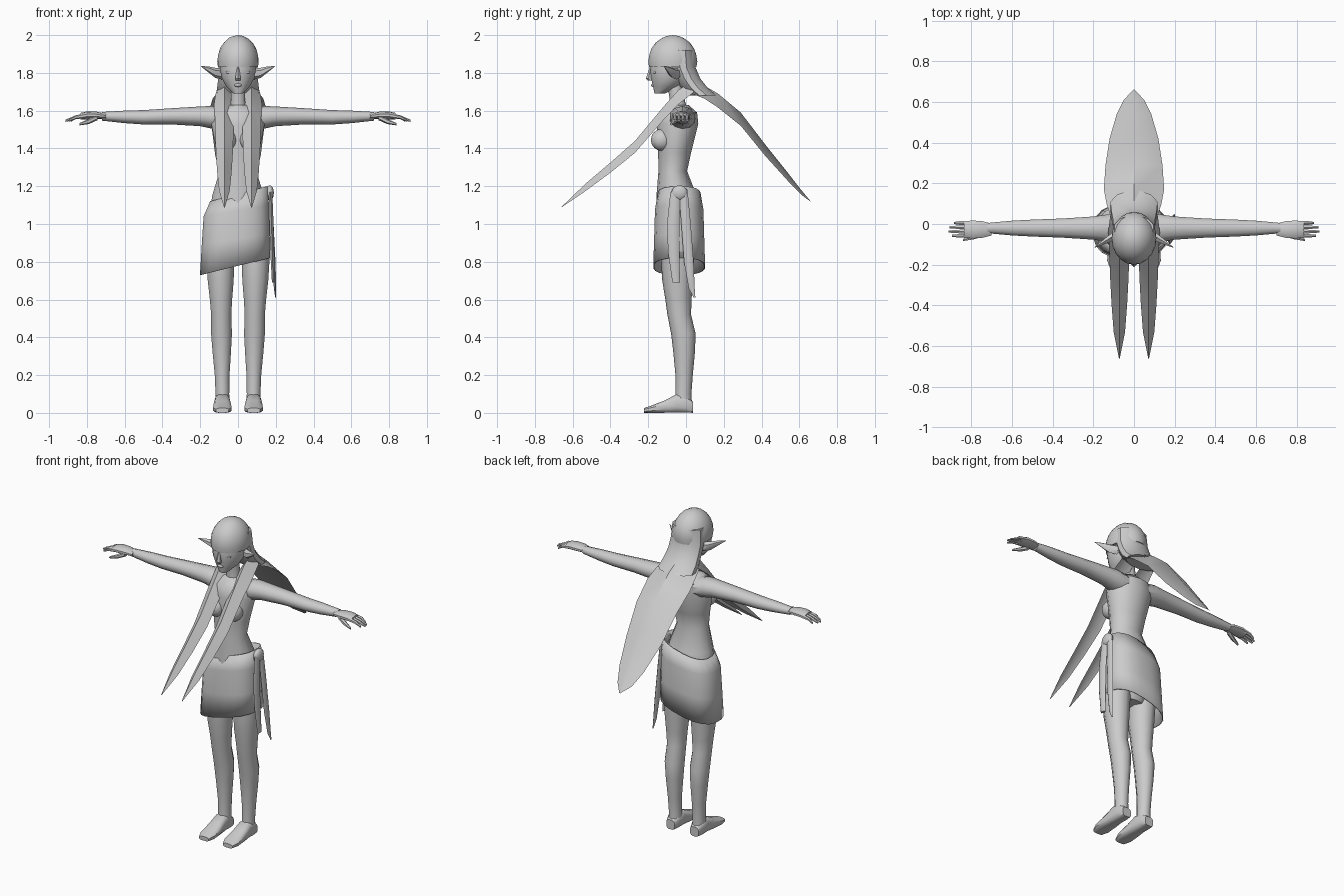
import bpy
import bmesh
from math import sin, cos, pi, radians
from mathutils import Matrix

cube = bpy.data.objects.get("Cube")
if cube:
    bpy.data.objects.remove(cube, do_unlink=True)

# One plain clay colour for the whole figure
GREY = (.6, .6, .6, 1)
clay = bpy.data.materials.new("clay_grey")
clay.use_nodes = True
clay.diffuse_color = GREY
shader = next(node for node in clay.node_tree.nodes if node.type == 'BSDF_PRINCIPLED')
shader.inputs["Base Color"].default_value = GREY


def finish(name, bm):
    """Turn a bmesh into a named, smooth object that keeps its sharp edges."""
    bmesh.ops.recalc_face_normals(bm, faces=bm.faces[:])
    mesh = bpy.data.meshes.new(name)
    bm.to_mesh(mesh)
    bm.free()
    mesh.materials.append(clay)
    for polygon in mesh.polygons:
        polygon.use_smooth = True
    mesh.set_sharp_from_angle(angle=radians(40))
    obj = bpy.data.objects.new(name, mesh)
    bpy.context.collection.objects.link(obj)
    return obj


def skin(name, rings, side=1, caps=True):
    """Bridge equal rings of points into one surface, mirrored when side is -1."""
    bm = bmesh.new()
    loops = [[bm.verts.new((x * side, y, z)) for x, y, z in ring] for ring in rings]
    for low, high in zip(loops, loops[1:]):
        for i in range(len(low)):
            bm.faces.new((low[i - 1], low[i], high[i], high[i - 1]))
    if caps:
        bm.faces.new(loops[0])
        bm.faces.new(loops[-1])
    return finish(name, bm)


def outline(count, power=1):
    """Unit circle points, squared off when power is below one."""
    def shape(value):
        return abs(value) ** power * (1 if value > 0 else -1)
    angles = [2 * pi * (i + .5) / count for i in range(count)]
    return [(shape(cos(angle)), shape(sin(angle))) for angle in angles]


def upright(name, rows, aspect, x=0, lean=0, count=10, side=1):
    """Vertical form; rows are (height, y, half width), aspect is depth to width."""
    rings = []
    for z, y, radius in rows:
        middle = x + lean * (z - rows[0][0])
        rings.append([(middle + radius * u, y + radius * aspect * v, z)
                      for u, v in outline(count)])
    return skin(name, rings, side)


def sideways(name, rows, aspect, y, lean=0, count=10, side=1):
    """Form along x; rows are (x, height, half height), aspect is depth to height."""
    rings = []
    for x, z, radius in rows:
        middle = y + lean * (x - rows[0][0])
        rings.append([(x, middle + radius * aspect * u, z + radius * v)
                      for u, v in outline(count)])
    return skin(name, rings, side)


def lock(name, rows, drop, x=0, side=1):
    """Ridged lock of hair; rows are (y, half width, ridge height)."""
    rings = []
    for y, half, z in rows:
        sag = half * drop
        rings.append([(x - half, y, z - sag), (x, y, z),
                      (x + half, y, z - sag), (x, y, z - sag * .7)])
    return skin(name, rings, side)


def ball(name, centre, size, floor=None):
    """Ellipsoid, cut flat at the floor height if one is given."""
    bm = bmesh.new()
    matrix = Matrix.Translation(centre) @ Matrix.Diagonal((*size, 1))
    bmesh.ops.create_icosphere(bm, subdivisions=3, radius=1, matrix=matrix)
    if floor is not None:
        everything = bm.verts[:] + bm.edges[:] + bm.faces[:]
        bmesh.ops.bisect_plane(bm, geom=everything, plane_co=(0, 0, floor),
                               plane_no=(0, 0, 1), clear_inner=True)
        bmesh.ops.holes_fill(bm, edges=bm.edges[:])
    return finish(name, bm)


# Torso from hips to shoulders, then neck
upright("torso", [
    (.8, -.04, .09), (.9, -.04, .15), (1.05, -.04, .155), (1.15, -.05, .14),
    (1.28, -.07, .1), (1.38, -.06, .115), (1.53, -.045, .145),
    (1.59, -.04, .13), (1.63, -.04, .07)], aspect=.76, count=14)
upright("neck", [(1.6, -.04, .05), (1.65, -.045, .04), (1.75, -.06, .04)], aspect=1)

# Head and face
upright("head", [
    (1.69, -.14, .025), (1.73, -.105, .065), (1.77, -.09, .087),
    (1.82, -.085, .097), (1.92, -.08, .09)], aspect=1.1, count=16)
upright("nose", [(1.76, -.18, .014), (1.77, -.185, .016), (1.83, -.18, .007)],
        aspect=1.7, count=6)
ball("lips", (0, -.17, 1.735), (.02, .016, .01))

# Hair: cap, back of the head, long tail
ball("hair_cap", (0, -.07, 1.86), (.11, .13, .14), floor=1.83)
upright("hair_back", [
    (1.92, -.02, .1), (1.83, -.015, .107), (1.77, .01, .108),
    (1.72, .045, .115), (1.68, .09, .12)], aspect=.63, count=12)
lock("hair_tail", [
    (.02, .11, 1.75), (.1, .135, 1.73), (.17, .148, 1.69), (.29, .14, 1.59),
    (.42, .12, 1.42), (.54, .085, 1.27), (.61, .05, 1.18), (.66, .003, 1.12)], drop=.5)

for side, label in ((1, "left"), (-1, "right")):
    # Front lock, ear and eye
    lock(label + "_front_lock", [
        (.04, .045, 1.76), (-.04, .055, 1.71), (-.12, .05, 1.62),
        (-.27, .045, 1.44), (-.4, .038, 1.325), (-.53, .028, 1.215),
        (-.66, .002, 1.09)], drop=1.4, x=.072, side=side)
    sideways(label + "_ear", [(.085, 1.795, .03), (.12, 1.8, .027), (.15, 1.815, .018),
             (.195, 1.835, .002)], aspect=.8, y=-.05, lean=-.6, count=6, side=side)
    ball(label + "_eye", (side * .042, -.164, 1.803), (.022, .012, .009))

    # Chest
    ball(label + "_breast", (side * .06, -.128, 1.445), (.053, .058, .058))

    # Arm and hand
    sideways(label + "_arm", [
        (.07, 1.555, .06), (.14, 1.565, .06), (.2, 1.57, .052), (.35, 1.57, .043),
        (.5, 1.565, .038), (.6, 1.567, .033), (.72, 1.57, .023)],
        aspect=1.15, y=-.02, side=side)
    sideways(label + "_hand", [(.7, 1.57, .014), (.75, 1.575, .02), (.8, 1.575, .021),
             (.835, 1.57, .018)], aspect=2.2, y=-.027, side=side)
    for finger, reach in enumerate((.895, .912, .908, .885)):
        sideways(f"{label}_finger_{finger + 1}",
                 [(.815, 1.572, .012), (.86, 1.565, .01), (reach, 1.547, .006)],
                 aspect=1, y=-.058 + .021 * finger, count=6, side=side)
    sideways(label + "_thumb", [(.745, 1.565, .016), (.79, 1.543, .014), (.84, 1.528, .006)],
             aspect=1, y=-.05, lean=-.3, count=6, side=side)

    # Leg
    upright(label + "_leg", [
        (.93, -.04, .08), (.8, -.045, .077), (.7, -.045, .072), (.6, -.04, .062),
        (.52, -.036, .056), (.42, -.014, .058), (.32, -.01, .051), (.2, -.01, .041),
        (.1, -.014, .038), (.03, -.012, .04)],
        aspect=1.12, x=.095, lean=.015, side=side)

    # Foot resting on the ground; entries are y, half width and half height
    foot = [[(.083 + width * u, y, height + height * v) for u, v in outline(12, .65)]
            for y, width, height in ((.036, .03, .03), (0, .041, .045), (-.05, .041, .05),
                                     (-.11, .047, .034), (-.18, .05, .02),
                                     (-.222, .034, .013))]
    skin(label + "_foot", foot, side)

# Wrapped skirt; the waistband and hem rise towards the knot
panels = []
for z, rise, half in ((1.16, .04, .153), (1.07, .03, .175), (.92, .03, .181),
                      (.775, .045, .187)):
    middle = .16 - half
    panels.append([(middle * .6 + half * u, -.036 + half * .74 * v, z + rise * u)
                   for u, v in outline(20, .8)])
skirt = skin("skirt", panels, caps=False)
skirt.modifiers.new("cloth_thickness", 'SOLIDIFY').thickness = .006

# Sash knot and its hanging tails
ball("sash_knot", (.168, -.035, 1.165), (.022, .042, .04))
upright("sash_front_tail", [(1.17, -.055, .011), (1, -.068, .013), (.85, -.065, .012),
        (.69, -.052, .008)], aspect=2.5, x=.172, lean=-.03, count=6)
upright("sash_back_tail", [(1.18, -.015, .01), (1, 0, .011), (.8, .015, .011),
        (.66, .03, .007), (.61, .045, .002)], aspect=2.3, x=.17, lean=-.05, count=6)
